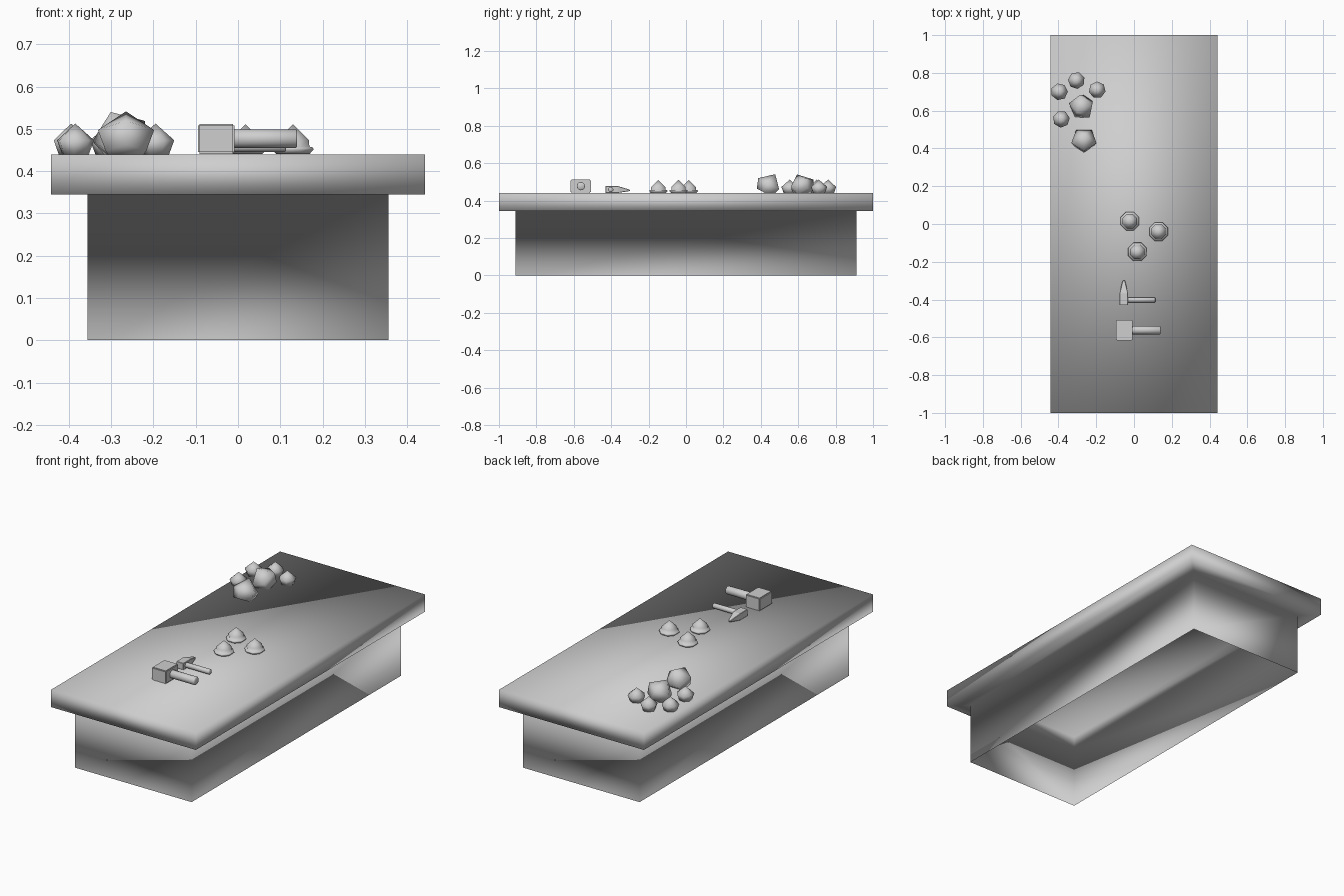
import bpy, bmesh, math
from mathutils import Matrix, Vector

cube = bpy.data.objects.get("Cube")
if cube:
    bpy.data.objects.remove(cube, do_unlink=True)

SHADE = (0.62, 0.62, 0.62, 1)
grey = bpy.data.materials.new("plain_grey")
grey.use_nodes = True
grey.diffuse_color = SHADE
grey.node_tree.nodes["Principled BSDF"].inputs["Base Color"].default_value = SHADE

TOP = 0.44      # height of the table surface
UNDER = 0.345   # height of the slab underside
RECESS = 0.415  # height of the ceiling inside the hollow base


def finish(name, bm, smooth=True):
    """Turn a bmesh into a grey object."""
    mesh = bpy.data.meshes.new(name)
    bm.to_mesh(mesh)
    bm.free()
    mesh.materials.append(grey)
    for p in mesh.polygons:
        p.use_smooth = smooth
    obj = bpy.data.objects.new(name, mesh)
    bpy.context.collection.objects.link(obj)


def add_box(bm, lo, hi):
    lo, hi = Vector(lo), Vector(hi)
    mat = Matrix.Translation((lo + hi) / 2) @ Matrix.Diagonal((*(hi - lo), 1))
    bmesh.ops.create_cube(bm, size=1, matrix=mat)


def handle(name, x0, x1, y, z, radius):
    """Rod lying along x with slightly rounded ends."""
    bm = bmesh.new()
    mat = Matrix.Translation(((x0 + x1) / 2, y, z)) @ Matrix.Rotation(math.pi / 2, 4, 'Y')
    bmesh.ops.create_cone(bm, cap_ends=True, segments=12, radius1=radius,
                          radius2=radius, depth=x1 - x0, matrix=mat)
    rims = [e for e in bm.edges if abs(e.verts[0].co.x - e.verts[1].co.x) < 1e-4]
    bmesh.ops.bevel(bm, geom=rims, offset=0.003, segments=1, affect='EDGES')
    finish(name, bm)


def pointed(name, profile, tip, sides, matrix):
    """Stack of polygon rings (radius, height), closed below and pointed above."""
    bm = bmesh.new()
    rings = []
    for radius, z in profile:
        rings.append([bm.verts.new((radius * math.cos(a), radius * math.sin(a), z))
                      for a in (math.tau * i / sides for i in range(sides))])
    peak = bm.verts.new((0, 0, tip))
    bm.faces.new(rings[0][::-1])
    for i in range(sides):
        j = (i + 1) % sides
        for a, b in zip(rings, rings[1:]):
            bm.faces.new((a[i], a[j], b[j], b[i]))
        bm.faces.new((rings[-1][i], rings[-1][j], peak))
    bm.transform(matrix)
    finish(name, bm)


def rock(name, centre, radius, sides, tilt_x=0, tilt_y=0, turn=0):
    mat = Matrix.Translation(centre)
    for angle, axis in ((tilt_x, 'X'), (tilt_y, 'Y'), (turn, 'Z')):
        mat = mat @ Matrix.Rotation(math.radians(angle), 4, axis)
    pointed(name, [(radius * 0.72, -radius * 0.75), (radius, 0)], radius * 0.88, sides, mat)


# Table: slab with a hollow skirt pulled down from the inset underside
bm = bmesh.new()
add_box(bm, (-0.443, -1, UNDER), (0.443, 1, TOP))
bm.normal_update()
under = min(bm.faces, key=lambda f: f.normal.z)
bmesh.ops.inset_region(bm, faces=[under], thickness=0.0875, use_even_offset=True)
skirt = bmesh.ops.extrude_edge_only(bm, edges=list(under.edges))["geom"]
for g in skirt:
    if isinstance(g, bmesh.types.BMVert):
        g.co.z = 0
bm.normal_update()
for g in skirt:
    if isinstance(g, bmesh.types.BMFace):
        mid = g.calc_center_median()
        if g.normal.x * mid.x + g.normal.y * mid.y < 0:
            g.normal_flip()
ceiling = bmesh.ops.extrude_discrete_faces(bm, faces=[under])["faces"][0]
for v in ceiling.verts:
    v.co.z = RECESS
finish("table", bm)

# Pile of rocks
for i, (x, y) in enumerate([(-0.395, 0.70), (-0.305, 0.76), (-0.195, 0.71), (-0.385, 0.555)]):
    rock(f"small_rock_{i + 1}", (x, y, 0.473), 0.045, 7, turn=20 * i)
rock("large_rock_1", (-0.28, 0.617, 0.487), 0.07, 5, 24, -20, 25)
rock("large_rock_2", (-0.265, 0.448, 0.487), 0.07, 5, -28, 0, -90)

# Shallow bowls, each heaped to a point
for i, (x, y) in enumerate([(-0.022, 0.015), (0.13, -0.04), (0.018, -0.148)]):
    profile = [(0.043, 0.001), (0.053, 0.011), (0.051, 0.016), (0.042, 0.018), (0.041, 0.033)]
    mat = Matrix.Translation((x, y, TOP)) @ Matrix.Rotation(math.pi / 8, 4, 'Z')
    pointed(f"heaped_bowl_{i + 1}", profile, 0.071, 8, mat)

# Mallet
bm = bmesh.new()
add_box(bm, (-0.095, -0.617, TOP + 0.001), (-0.008, -0.508, 0.512))
bmesh.ops.bevel(bm, geom=list(bm.edges), offset=0.004, segments=2, affect='EDGES')
finish("mallet_head", bm, smooth=False)
handle("mallet_handle", -0.012, 0.14, -0.562, 0.477, 0.022)

# Small hammer: block stretched into a narrow tip
bm = bmesh.new()
add_box(bm, (-0.076, -0.43, TOP + 0.001), (-0.032, -0.365, 0.478))
bm.normal_update()
front = max(bm.faces, key=lambda f: f.normal.y)
tip = bmesh.ops.extrude_discrete_faces(bm, faces=[front])["faces"][0]
for v in tip.verts:
    v.co = Vector((-0.054 + (v.co.x + 0.054) * 0.3, -0.3, 0.455 + (v.co.z - 0.46) * 0.2))
bmesh.ops.bevel(bm, geom=list(bm.edges), offset=0.002, segments=1, affect='EDGES')
finish("hammer_head", bm, smooth=False)
handle("hammer_handle", -0.036, 0.113, -0.402, 0.459, 0.014)
